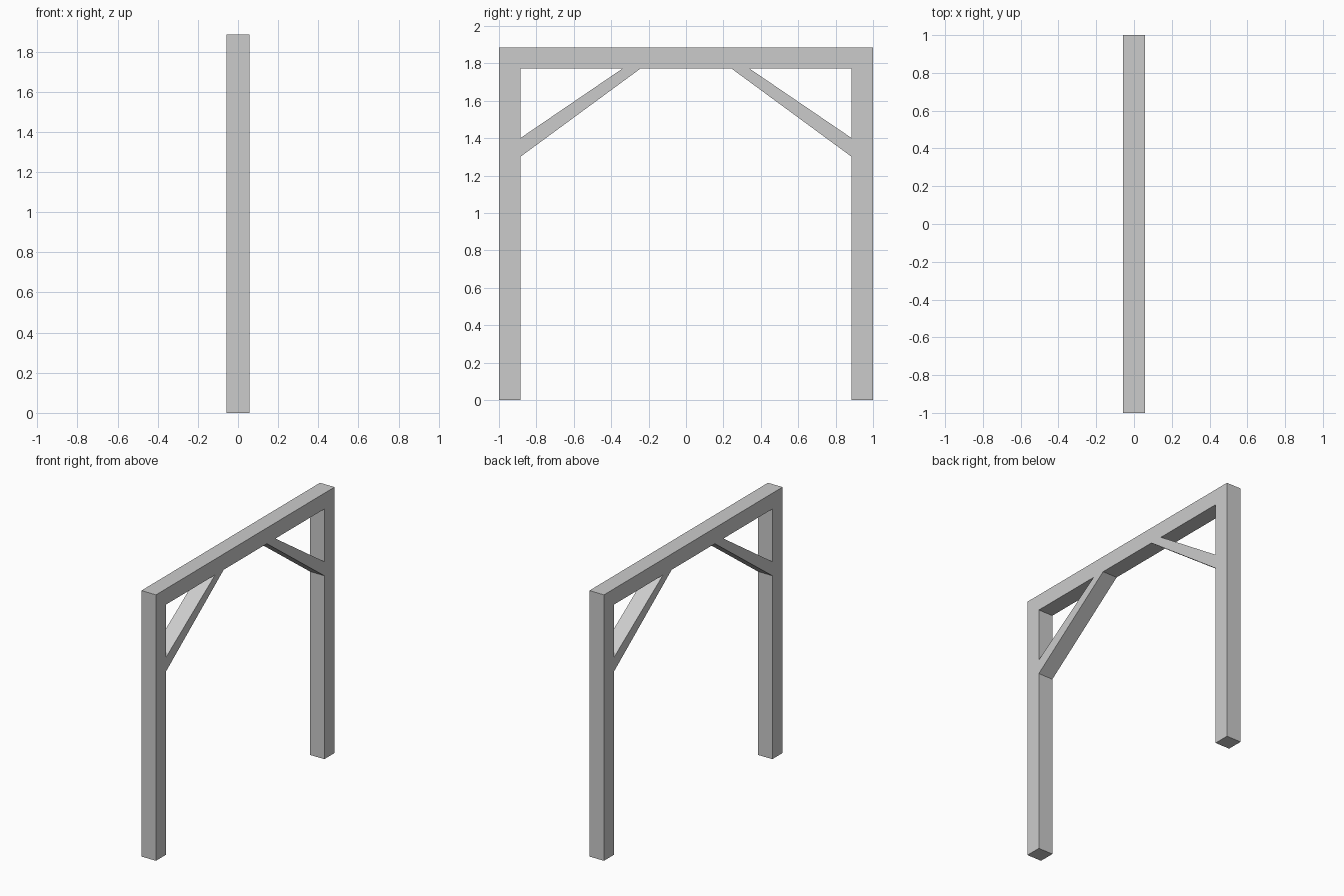
import bpy, bmesh

if "Cube" in bpy.data.objects:
    bpy.data.objects.remove(bpy.data.objects["Cube"])

HALF = 0.057      # half thickness of the timber along x
INNER = 0.886     # inner face of the posts
UNDER = 1.773     # underside of the beam
TOP = 1.885


def timber(name, profile):
    """Extrude a (y, z) profile across the frame thickness."""
    bm = bmesh.new()
    face = bm.faces.new([bm.verts.new((-HALF, y, z)) for y, z in profile])
    ext = bmesh.ops.extrude_face_region(bm, geom=[face])
    moved = [v for v in ext["geom"] if isinstance(v, bmesh.types.BMVert)]
    bmesh.ops.translate(bm, verts=moved, vec=(2 * HALF, 0, 0))
    bmesh.ops.recalc_face_normals(bm, faces=bm.faces)
    mesh = bpy.data.meshes.new(name)
    bm.to_mesh(mesh)
    bm.free()
    obj = bpy.data.objects.new(name, mesh)
    bpy.context.collection.objects.link(obj)
    return obj


# Top beam
timber("top_beam", [(-1, UNDER), (1, UNDER), (1, TOP), (-1, TOP)])

# Posts and diagonal braces, one of each per side
for side, s in (("left", -1), ("right", 1)):
    timber(f"{side}_post",
           [(s * y, z) for y, z in ((INNER, 0), (1, 0), (1, UNDER), (INNER, UNDER))])
    timber(f"{side}_brace",
           [(s * y, z) for y, z in ((INNER, 1.30), (INNER, 1.40), (0.338, UNDER), (0.242, UNDER))])
